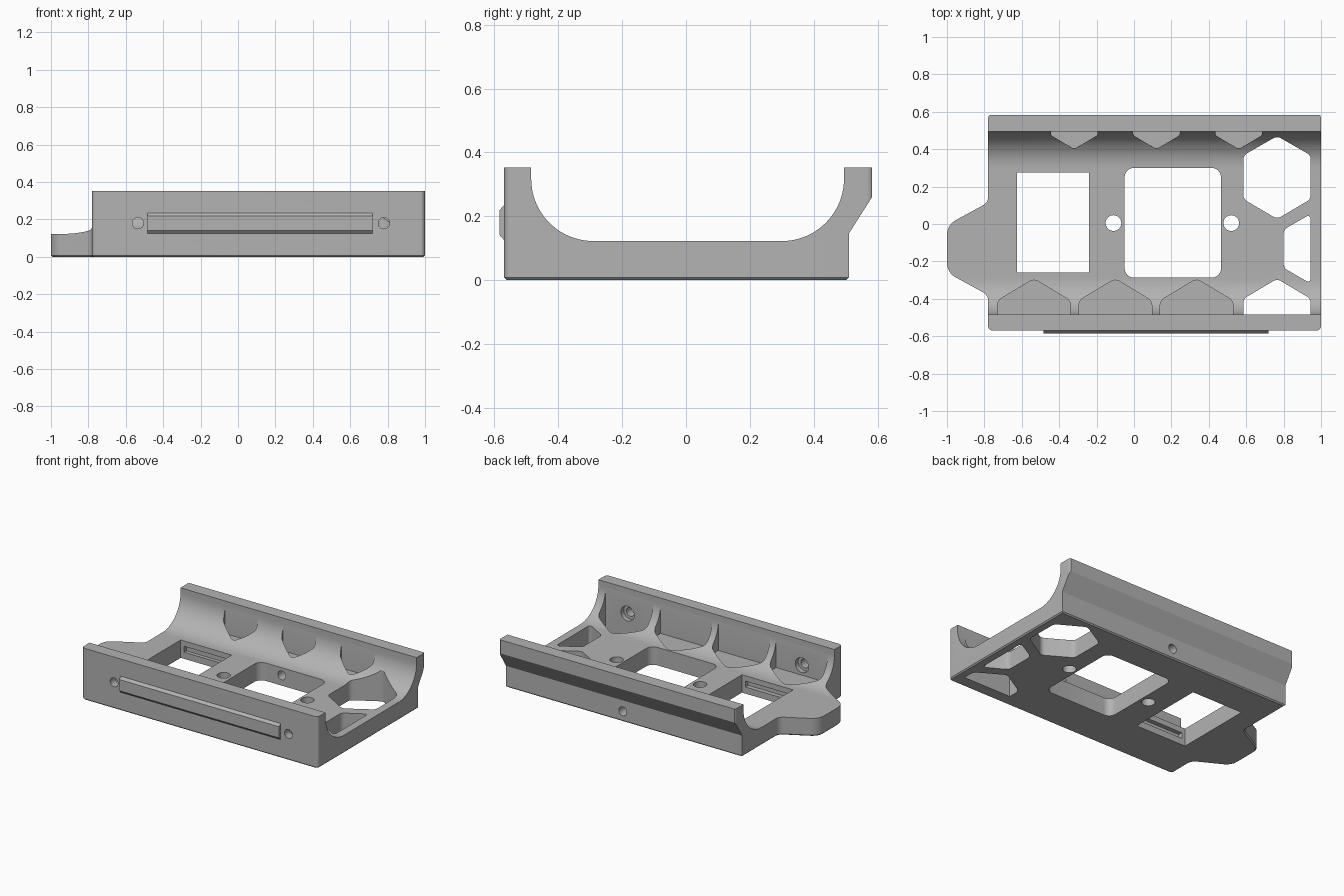
import bpy, bmesh, math
from mathutils import Vector

cube = bpy.data.objects.get("Cube")
if cube:
    bpy.data.objects.remove(cube, do_unlink=True)

grey = bpy.data.materials.new("mid_grey")
grey.use_nodes = True
colour = (0.45, 0.45, 0.45, 1)
grey.diffuse_color = colour
grey.node_tree.nodes["Principled BSDF"].inputs["Base Color"].default_value = colour


def rounded(points, radius=0.0, steps=8):
    """Polygon with filleted corners; a third value overrides the radius."""
    out, n = [], len(points)
    for i, p in enumerate(points):
        r = p[2] if len(p) > 2 else radius
        c = Vector(p[:2])
        if r == 0:
            out.append(c)
            continue
        a = (Vector(points[i - 1][:2]) - c).normalized()
        b = (Vector(points[(i + 1) % n][:2]) - c).normalized()
        half = a.angle(b) / 2
        centre = c + (a + b).normalized() * (r / math.sin(half))
        start = c + a * (r / math.tan(half)) - centre
        end = c + b * (r / math.tan(half)) - centre
        out += [centre + start.normalized().slerp(end.normalized(), k / steps) * r
                for k in range(steps + 1)]
    return out


def prism(name, outline, axis, low, high, chamfer=0):
    place = {"x": lambda u, v, w: (w, u, v),
             "y": lambda u, v, w: (u, w, v),
             "z": lambda u, v, w: (u, v, w)}[axis]
    bm = bmesh.new()
    rings = [[bm.verts.new(place(p[0], p[1], w)) for p in outline] for w in (low, high)]
    base = bm.faces.new(rings[0])
    bm.faces.new(rings[1])
    n = len(outline)
    for i in range(n):
        j = (i + 1) % n
        bm.faces.new((rings[0][i], rings[0][j], rings[1][j], rings[1][i]))
    bmesh.ops.recalc_face_normals(bm, faces=bm.faces[:])
    if chamfer:
        bmesh.ops.bevel(bm, geom=base.edges[:], offset=chamfer, segments=1, affect="EDGES")
    mesh = bpy.data.meshes.new(name)
    bm.to_mesh(mesh)
    bm.free()
    obj = bpy.data.objects.new(name, mesh)
    mesh.materials.append(grey)
    bpy.context.collection.objects.link(obj)
    return obj


def disc(u, v, r, n=32):
    return [(u + r * math.cos(math.tau * k / n), v + r * math.sin(math.tau * k / n))
            for k in range(n)]


def box(u0, u1, v0, v1):
    return [(u0, v0), (u1, v0), (u1, v1), (u0, v1)]


def combine(target, tool, operation="DIFFERENCE"):
    tool.hide_render = True
    mod = target.modifiers.new(tool.name, "BOOLEAN")
    mod.operation, mod.object, mod.solver = operation, tool, "EXACT"
    bpy.context.view_layer.objects.active = target
    bpy.ops.object.modifier_apply(modifier=mod.name)
    bpy.data.objects.remove(tool, do_unlink=True)


# Cradle cross-section, run along the whole length
section = rounded([(-0.6, 0), (0.502, 0), (0.51, 0.008), (0.51, 0.145), (0.583, 0.26),
                   (0.583, 0.352), (0.495, 0.352), (0.495, 0.122, 0.195),
                   (-0.485, 0.122, 0.195), (-0.485, 0.352), (-0.6, 0.352)], steps=20)
tray = prism("cradle_tray", section, "x", -1.1, 1.1)

# Plan outline with the end tab
plan = rounded([(-0.78, -0.57, 0.025), (1, -0.57, 0.025), (1, 0.59, 0.025),
                (-0.78, 0.59, 0.025), (-0.78, 0.115, 0.05), (-1, -0.005, 0.09),
                (-1, -0.26, 0.09), (-0.78, -0.38, 0.05)])
combine(tray, prism("plan_cutter", plan, "z", 0, 0.5, 0.008), "INTERSECT")

# Openings through the floor
through = [
    box(-0.625, -0.24, -0.26, 0.275),
    rounded(box(-0.05, 0.465, -0.287, 0.3), 0.05),
    disc(-0.11, 0.005, 0.042),
    disc(0.52, 0.005, 0.042),
    rounded([(0.765, 0.47), (0.585, 0.367), (0.585, 0.133), (0.765, 0.027),
             (0.945, 0.133), (0.945, 0.367)], 0.04),
    rounded([(0.945, 0.053, 0.015), (0.8, -0.03, 0.04), (0.8, -0.235, 0.04),
             (0.945, -0.318, 0.015)]),
    rounded([(0.585, -0.484, 0), (0.945, -0.484, 0), (0.945, -0.4), (0.765, -0.293),
             (0.585, -0.4)], 0.04),
]
for outline in through:
    combine(tray, prism("floor_cutter", outline, "z", -0.1, 0.5))

# Hexagonal pockets in the front and back curves
for x in (-0.535, -0.1, 0.335):
    shape = rounded([(x - 0.195, -0.484, 0), (x + 0.195, -0.484, 0), (x + 0.195, -0.41),
                     (x, -0.293), (x - 0.195, -0.41)], 0.045)
    combine(tray, prism("front_pocket_cutter", shape, "z", 0.112, 0.5))
for x in (-0.32, 0.12, 0.56):
    shape = rounded([(x - 0.125, 0.494, 0), (x - 0.125, 0.475, 0.02), (x, 0.4, 0.035),
                     (x + 0.125, 0.475, 0.02), (x + 0.125, 0.494, 0)])
    combine(tray, prism("back_pocket_cutter", shape, "z", 0.13, 0.5))

# Latch grooves in the square socket
for y0, y1 in ((-0.29, -0.25), (0.265, 0.3)):
    combine(tray, prism("latch_cutter", box(-0.6, -0.265, y0, y1), "z", 0.045, 0.085))

# Screw holes with inner counterbores in the front wall
for x in (-0.535, 0.78):
    combine(tray, prism("screw_cutter", disc(x, 0.18, 0.03), "y", -0.7, -0.4))
    combine(tray, prism("counterbore_cutter", disc(x, 0.18, 0.05), "y", -0.515, -0.4))

# Cable hole in the back wall
combine(tray, prism("back_hole_cutter", disc(0.12, 0.07, 0.03), "y", 0.25, 0.7))

# Raised rail on the front
rail = prism("front_rail", [(-0.56, 0.122), (-0.57, 0.125), (-0.585, 0.142),
                            (-0.585, 0.218), (-0.57, 0.235), (-0.56, 0.235)],
             "x", -0.485, 0.72)

for obj in (tray, rail):
    bpy.ops.object.select_all(action="DESELECT")
    obj.select_set(True)
    bpy.context.view_layer.objects.active = obj
    bpy.ops.object.shade_smooth_by_angle(angle=math.radians(25))
